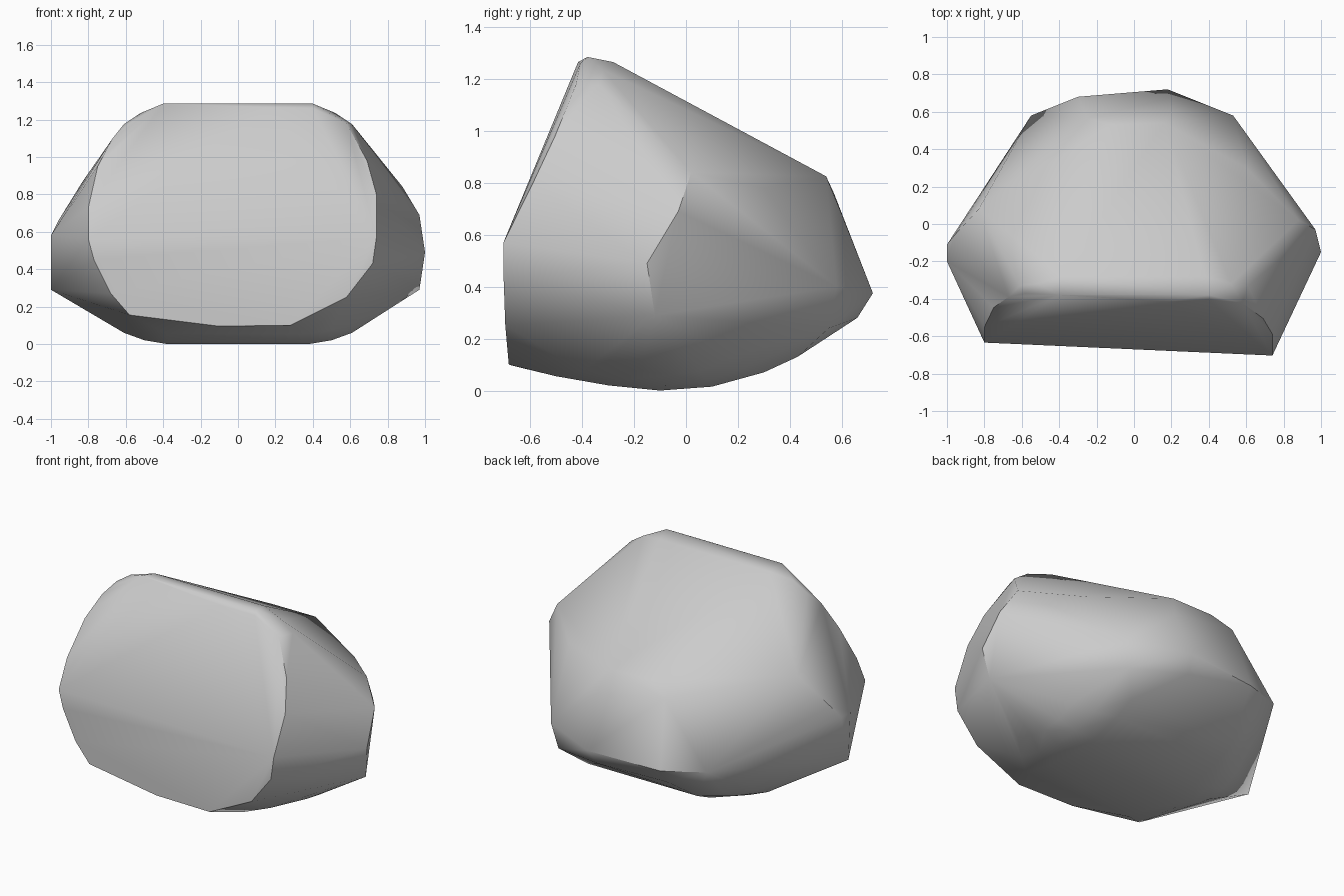
import bpy
import bmesh
from math import radians

default_cube = bpy.data.objects.get("Cube")
if default_cube:
    bpy.data.objects.remove(default_cube)


def make_material(name, colour):
    mat = bpy.data.materials.new(name)
    mat.use_nodes = True
    mat.diffuse_color = colour
    shader = next(n for n in mat.node_tree.nodes if n.type == "BSDF_PRINCIPLED")
    shader.inputs["Base Color"].default_value = colour
    shader.inputs["Roughness"].default_value = 0.9
    return mat


def front_depth(x, z):
    """Depth of the cleaved front: upright below, leaning back above."""
    rise = max(0.0, z - 0.57)
    return -0.67 - 0.045 * x + 0.37 * rise + 0.23 * rise * x * x


def mirrored(points):
    """Each point together with its twin on the other side."""
    return [(side * x, y, z) for x, y, z in points for side in (1, -1)]


# Outline of the broad cleaved front, as x and z
front_outline = [
    (-0.8, 0.56), (-0.8, 0.73), (-0.75, 0.95), (-0.67, 1.1), (-0.58, 1.18),
    (-0.42, 1.26), (0.17, 1.265), (0.4, 1.26), (0.58, 1.18), (0.69, 0.98),
    (0.74, 0.8), (0.74, 0.57), (0.72, 0.43), (0.58, 0.25), (0.28, 0.1),
    (-0.1, 0.095), (-0.58, 0.155), (-0.68, 0.27), (-0.77, 0.45),
]
front_rim = [(x, front_depth(x, z), z) for x, z in front_outline]

# Rounded crest behind the front rim
crest = mirrored([(0.4, -0.38, 1.285), (0.38, -0.28, 1.265),
                  (0.52, -0.32, 1.235), (0.61, -0.33, 1.175)])

# Blunt corners on either side
left_corner = [(1.0, -0.15, 0.49), (0.97, -0.12, 0.29),
               (0.97, -0.03, 0.69), (0.88, 0.02, 0.84)]
right_corner = [(-1.0, -0.11, 0.58), (-1.0, -0.2, 0.58), (-1.0, -0.18, 0.29),
                (-0.96, -0.06, 0.66), (-0.83, 0.08, 0.87)]

# Sloping back, from its upper edge down to the tail
back = [
    (0.16, 0.54, 0.825), (-0.13, 0.53, 0.83), (-0.25, 0.57, 0.76),
    (0.6, 0.3, 0.78), (0.2, 0.6, 0.68), (0.53, 0.58, 0.4),
    (0.18, 0.72, 0.375), (-0.3, 0.68, 0.36), (-0.55, 0.58, 0.38),
    (0.5, 0.55, 0.24), (0.15, 0.66, 0.28), (-0.3, 0.62, 0.27),
]

# Shallow rounded underside, swept along a keel of y and z
keel = [(-0.5, 0.055), (-0.3, 0.02), (-0.1, 0.0), (0.1, 0.015),
        (0.3, 0.07), (0.43, 0.13)]
underside = mirrored([(0.38, y, z) for y, z in keel]
                     + [(0.5, y * 0.8, z + 0.02) for y, z in keel]
                     + [(0.61, y * 0.6, z + 0.06) for y, z in keel])

# Wrap all the outlines in one convex boulder
bm = bmesh.new()
for point in front_rim + crest + left_corner + right_corner + back + underside:
    bm.verts.new(point)
hull = bmesh.ops.convex_hull(bm, input=bm.verts[:])
loose = {v for v in hull["geom_interior"] + hull["geom_unused"]
         if isinstance(v, bmesh.types.BMVert) and not v.link_faces}
bmesh.ops.delete(bm, geom=list(loose), context="VERTS")
bmesh.ops.recalc_face_normals(bm, faces=bm.faces[:])

mesh = bpy.data.meshes.new("boulder")
bm.to_mesh(mesh)
bm.free()
boulder = bpy.data.objects.new("boulder", mesh)
bpy.context.collection.objects.link(boulder)
mesh.materials.append(make_material("stone grey", (0.6, 0.6, 0.6, 1.0)))

# Soft facets with a crisp edge around the cleaved front
bpy.context.view_layer.objects.active = boulder
boulder.select_set(True)
bpy.ops.object.shade_smooth_by_angle(angle=radians(35))
